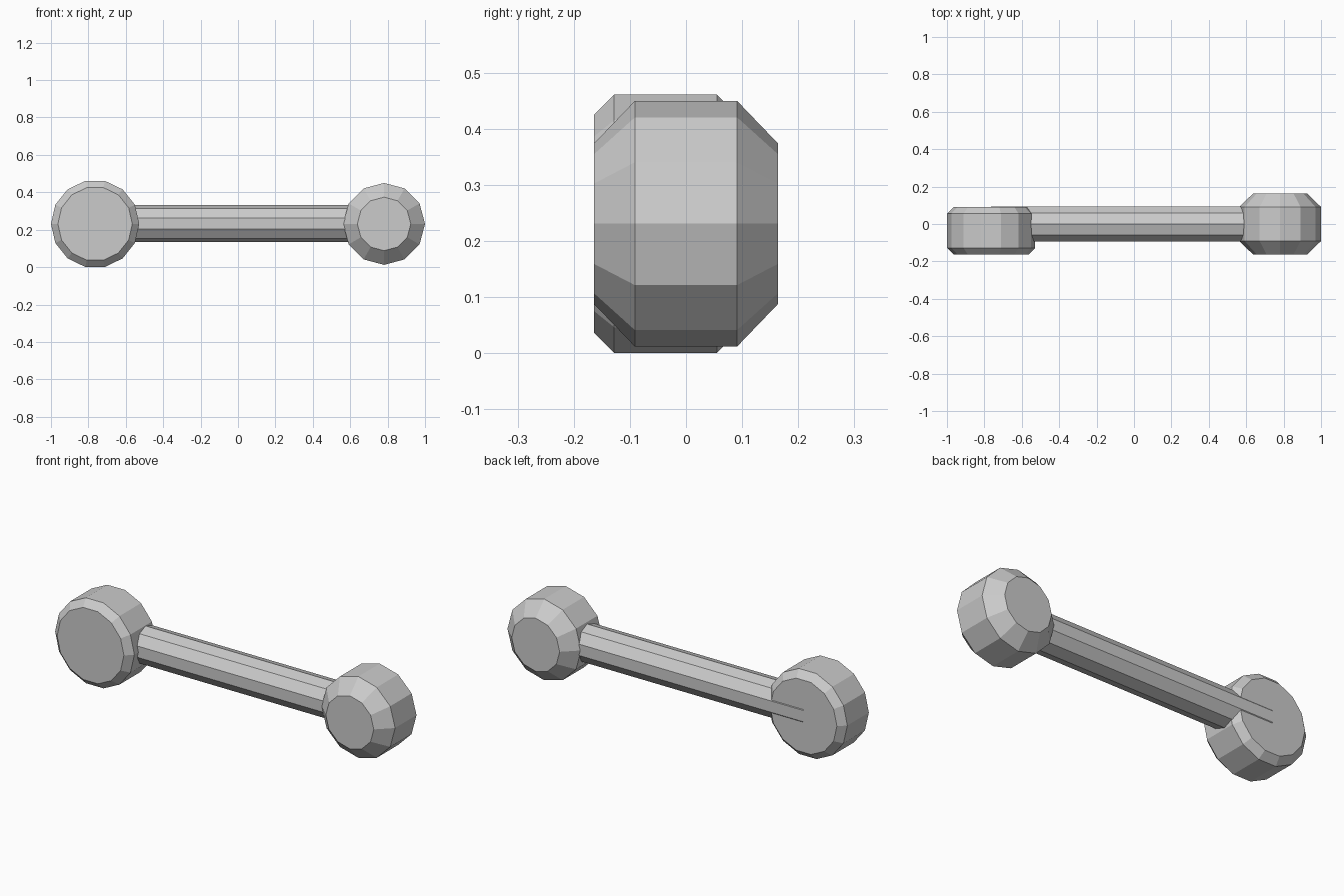
import bpy, bmesh, math

if "Cube" in bpy.data.objects:
    bpy.data.objects.remove(bpy.data.objects["Cube"])


def lathe(name, sides, rings, origin, axis, phase=0.0):
    """Faceted solid: rings of (position along axis, radius), capped at both ends."""
    bm = bmesh.new()
    loops = []
    for t, r in rings:
        loop = []
        for i in range(sides):
            a = phase + 2 * math.pi * i / sides
            c, s = r * math.cos(a), r * math.sin(a)
            loop.append(bm.verts.new((c, t, s) if axis == 'Y' else (t, c, s)))
        loops.append(loop)
    for a, b in zip(loops, loops[1:]):
        for i in range(sides):
            j = (i + 1) % sides
            bm.faces.new((a[i], a[j], b[j], b[i]))
    bm.faces.new(loops[0])
    bm.faces.new(loops[-1])
    bmesh.ops.recalc_face_normals(bm, faces=bm.faces[:])
    mesh = bpy.data.meshes.new(name)
    bm.to_mesh(mesh)
    bm.free()
    obj = bpy.data.objects.new(name, mesh)
    obj.location = origin
    bpy.context.collection.objects.link(obj)
    return obj


Z = 0.231

# Wide left end: 14-sided disc with small chamfers
lathe("left_weight", 14,
      [(-0.164, 0.199), (-0.128, 0.236), (0.055, 0.236), (0.091, 0.199)],
      (-0.764, 0, Z), 'Y')

# Right end: 12-sided drum with deep chamfers
lathe("right_weight", 12,
      [(-0.164, 0.143), (-0.091, 0.219), (0.091, 0.219), (0.164, 0.143)],
      (0.781, 0, Z), 'Y')

# Ten-sided bar, its back facet just breaking through the left weight
lathe("bar", 10, [(-0.765, 0.0985), (0.78, 0.0985)],
      (0, 0, Z + 0.002), 'X', math.radians(18))
